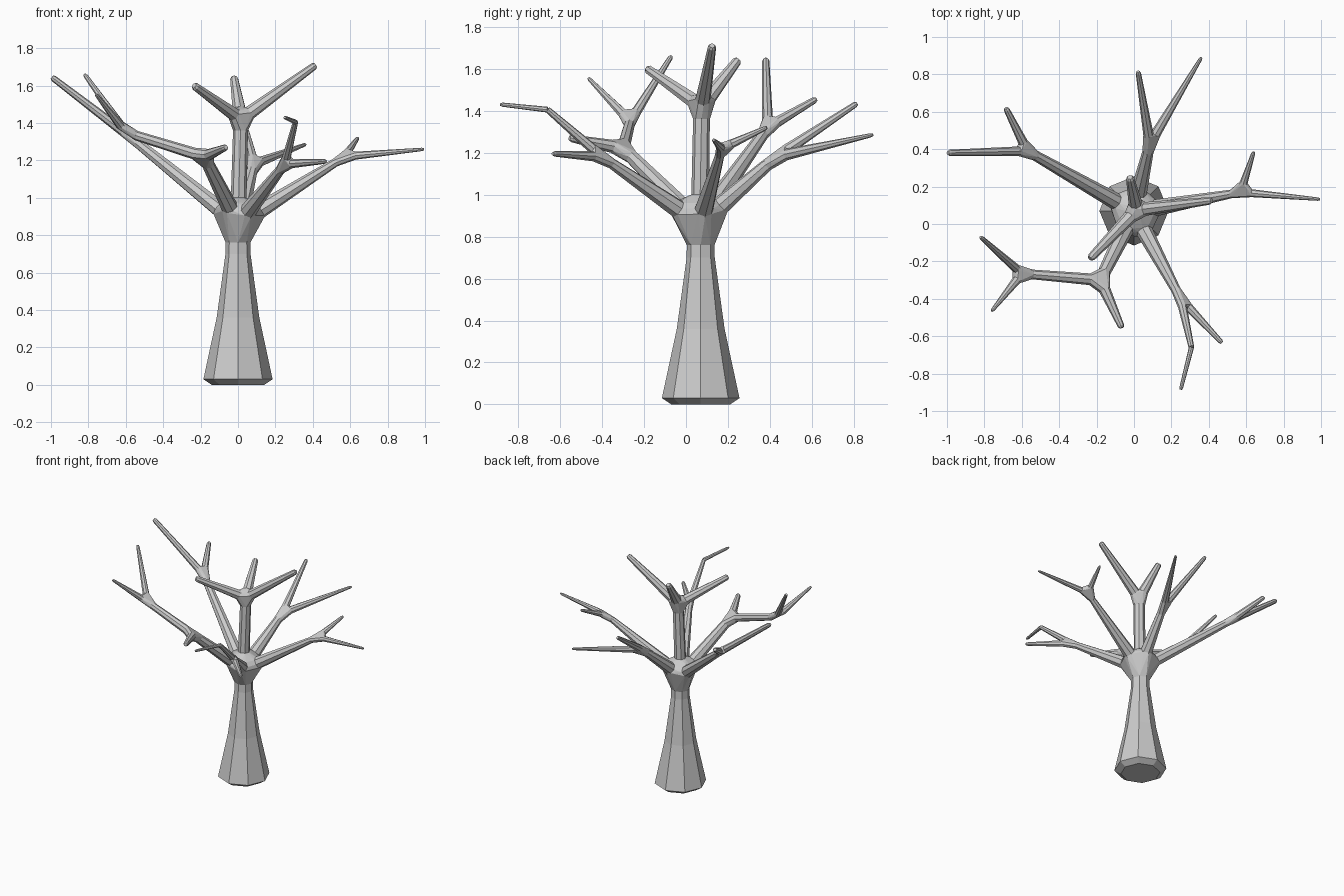
import bpy, bmesh, math
from mathutils import Vector

if "Cube" in bpy.data.objects:
    bpy.data.objects.remove(bpy.data.objects["Cube"])

SIDES = 8
HUB = (0, 0.065, 0.86)      # where the limbs leave the trunk


def ring_points(p, d, r):
    """Octagon of points around p, facing along d."""
    d = Vector(d).normalized()
    u = d.cross(Vector((0, 0, 1)))
    u = Vector((1, 0, 0)) if u.length < 0.2 else u.normalized()
    v = d.cross(u)
    return [Vector(p) + r * (math.cos(a) * u + math.sin(a) * v)
            for a in (2 * math.pi * i / SIDES for i in range(SIDES))]


def loft(bm, rings):
    loops = [[bm.verts.new(c) for c in ring] for ring in rings]
    for a, b in zip(loops, loops[1:]):
        for i in range(SIDES):
            j = (i + 1) % SIDES
            bm.faces.new((a[i], a[j], b[j], b[i]))
    bm.faces.new(loops[0][::-1])
    bm.faces.new(loops[-1])


def hull(bm, points):
    verts = [bm.verts.new(c) for c in points]
    res = bmesh.ops.convex_hull(bm, input=verts)
    spare = {g for g in res["geom_interior"] + res["geom_unused"]
             if isinstance(g, bmesh.types.BMVert)}
    bmesh.ops.delete(bm, geom=list(spare), context='VERTS')


def finish(bm, name):
    bmesh.ops.recalc_face_normals(bm, faces=bm.faces[:])
    me = bpy.data.meshes.new(name)
    bm.to_mesh(me)
    bm.free()
    ob = bpy.data.objects.new(name, me)
    bpy.context.collection.objects.link(ob)


def tube(bm, p0, r0, node, start):
    """Tapered branch from p0 to node; grows node's children; returns its first ring."""
    p1, r1, kids = Vector(node[0]), node[1], node[2:]
    p0 = Vector(p0)
    d = (p1 - p0).normalized()
    gap = 0.06 if len(kids) > 1 else 0.0
    first = ring_points(p0 + d * start, d, r0)
    rings = [first, ring_points(p1 - d * gap, d, r1)]
    if not kids:        # slightly rounded tip
        rings = [first, ring_points(p1 - d * 0.012, d, r1), ring_points(p1, d, r1 * 0.65)]
    loft(bm, rings)
    if kids:            # webbed fork
        joint = list(rings[-1])
        for kid in kids:
            joint += tube(bm, p1, r1 * 0.92, kid, gap)
        if len(kids) > 1:
            hull(bm, joint)
    return first


# trunk
bm = bmesh.new()
profile = [(0, 0.14), (0.03, 0.185), (0.36, 0.114), (0.70, 0.067), (0.76, 0.066)]
trunk_rings = [ring_points((0, 0.07, z), (0, 0, 1), r) for z, r in profile]
loft(bm, trunk_rings)
finish(bm, "trunk")

# limbs: (position, radius, children...)
limbs = {
    "left_back_limb": ((-0.57, 0.39, 1.32), 0.028,
                       ((-0.995, 0.38, 1.645), 0.017),
                       ((-0.685, 0.62, 1.455), 0.016)),
    "left_front_limb": ((-0.18, -0.30, 1.22), 0.034,
                        ((-0.065, -0.555, 1.27), 0.018),
                        ((-0.60, -0.265, 1.35), 0.026,
                         ((-0.82, -0.07, 1.66), 0.012),
                         ((-0.76, -0.465, 1.555), 0.01))),
    "right_front_limb": ((0.25, -0.40, 1.18), 0.026,
                         ((0.47, -0.635, 1.195), 0.013),
                         ((0.307, -0.66, 1.405), 0.015,
                          ((0.25, -0.885, 1.43), 0.01))),
    "right_limb": ((0.57, 0.17, 1.22), 0.023,
                   ((0.995, 0.132, 1.26), 0.009),
                   ((0.64, 0.385, 1.32), 0.011)),
    "back_limb": ((0.085, 0.43, 1.18), 0.03,
                  ((0.022, 0.815, 1.435), 0.014),
                  ((0.36, 0.89, 1.285), 0.01)),
    "centre_limb": ((0.015, 0.075, 1.42), 0.04,
                    ((-0.235, -0.185, 1.60), 0.022),
                    ((0.415, 0.125, 1.71), 0.02),
                    ((-0.022, 0.25, 1.645), 0.022)),
}
crown_points = list(trunk_rings[-1])
for name, node in limbs.items():
    bm = bmesh.new()
    centre = name == "centre_limb"
    crown_points += tube(bm, HUB, 0.042 if centre else 0.045, node, 0.14)
    finish(bm, name)

# flared crown joining trunk and limbs
bm = bmesh.new()
hull(bm, crown_points)
finish(bm, "crown")
